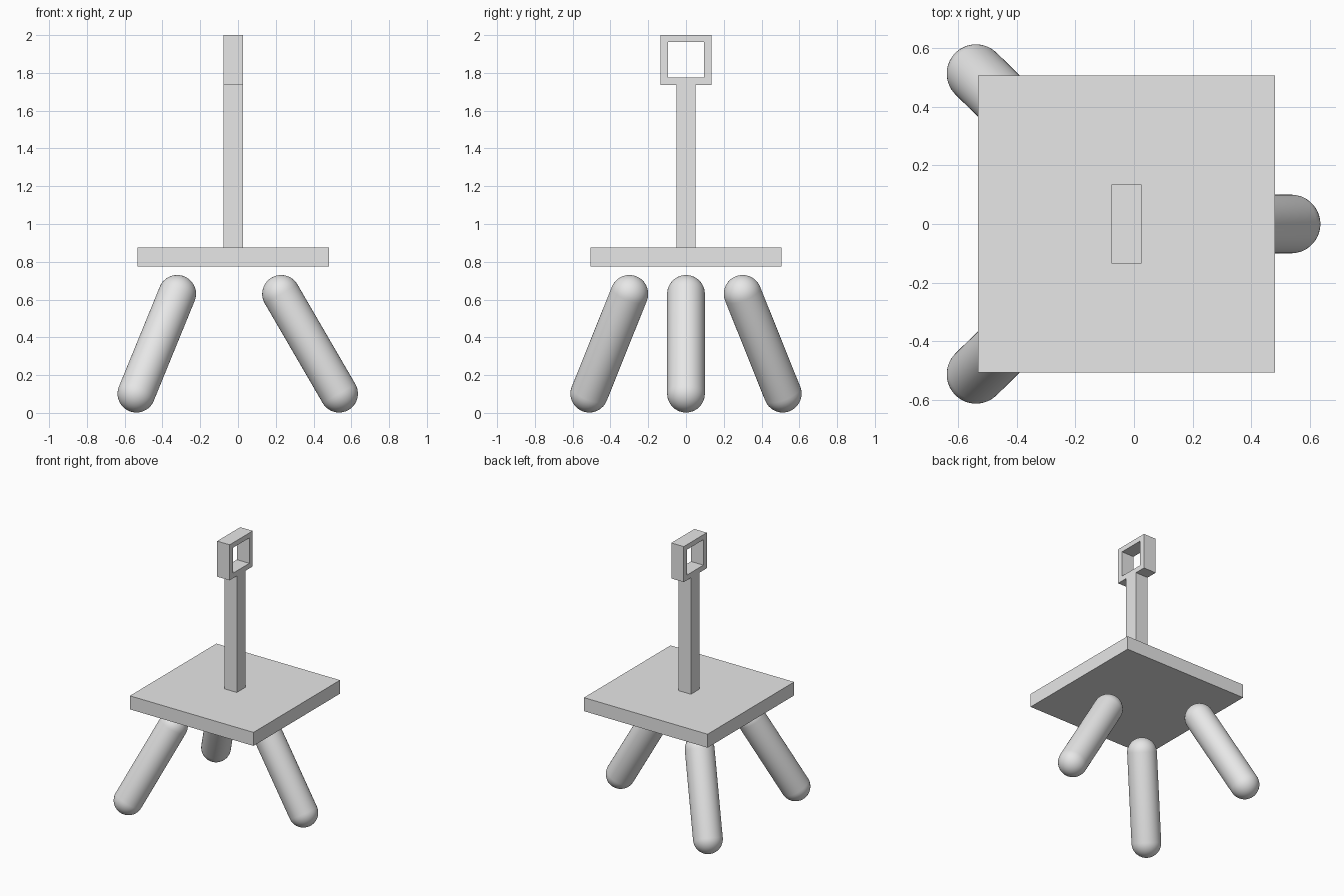
import bpy, bmesh
from math import sin, cos, pi
from mathutils import Vector, Matrix

cube = bpy.data.objects.get("Cube")
if cube:
    bpy.data.objects.remove(cube, do_unlink=True)

grey = bpy.data.materials.new("plain_grey")
grey.use_nodes = True
colour = (0.8, 0.8, 0.8, 1)
grey.diffuse_color = colour
grey.node_tree.nodes["Principled BSDF"].inputs["Base Color"].default_value = colour


def finish(name, bm):
    bmesh.ops.recalc_face_normals(bm, faces=bm.faces)
    mesh = bpy.data.meshes.new(name)
    bm.to_mesh(mesh)
    bm.free()
    mesh.materials.append(grey)
    obj = bpy.data.objects.new(name, mesh)
    bpy.context.collection.objects.link(obj)
    return obj


def box(name, centre, size):
    bm = bmesh.new()
    bmesh.ops.create_cube(bm, size=1, matrix=Matrix.Translation(centre) @ Matrix.Diagonal((*size, 1)))
    return finish(name, bm)


def capsule(name, foot, top, radius, sides=40, steps=10):
    """Round-ended rod between two sphere centres."""
    foot, top = Vector(foot), Vector(top)
    axis = top - foot
    arc = [i * pi / 2 / steps for i in range(steps + 1)]
    profile = [(radius * sin(a), -radius * cos(a)) for a in arc]
    profile += [(r, axis.length - z) for r, z in reversed(profile)]
    bm = bmesh.new()
    verts = [bm.verts.new((r, 0, z)) for r, z in profile]
    edges = [bm.edges.new(pair) for pair in zip(verts, verts[1:])]
    bmesh.ops.spin(bm, geom=verts + edges, axis=(0, 0, 1), cent=(0, 0, 0),
                   angle=2 * pi, steps=sides)
    bmesh.ops.remove_doubles(bm, verts=bm.verts, dist=0.0001)
    turn = axis.to_track_quat('Z', 'Y').to_matrix().to_4x4()
    bmesh.ops.transform(bm, matrix=Matrix.Translation(foot) @ turn, verts=bm.verts)
    obj = finish(name, bm)
    obj.data.shade_smooth()
    return obj


# Platform and upright post
centre_x = -0.025
box("platform", (centre_x, 0, 0.825), (1.012, 1.012, 0.1))
box("post", (centre_x, 0, 1.306), (0.102, 0.102, 0.862))

# Square ring on the post, open along x
bm = bmesh.new()
loops = []
for half, low, high in ((0.135, 1.737, 2.0), (0.095, 1.775, 1.963)):
    loops.append([bm.verts.new((centre_x - 0.051, y, z))
                  for y, z in ((-half, low), (half, low), (half, high), (-half, high))])
outer, inner = loops
faces = [bm.faces.new((outer[i], outer[(i + 1) % 4], inner[(i + 1) % 4], inner[i]))
         for i in range(4)]
result = bmesh.ops.extrude_face_region(bm, geom=faces, use_keep_orig=True)
moved = [v for v in result["geom"] if isinstance(v, bmesh.types.BMVert)]
bmesh.ops.translate(bm, verts=moved, vec=(0.102, 0, 0))
finish("square_ring", bm)

# Three splayed legs
capsule("left_leg", (0.535, 0, 0.102), (0.228, 0, 0.63), 0.1)
for name, side in (("front_right_leg", -1), ("back_right_leg", 1)):
    capsule(name, (-0.538, side * 0.512, 0.102), (-0.322, side * 0.3, 0.63), 0.1)
